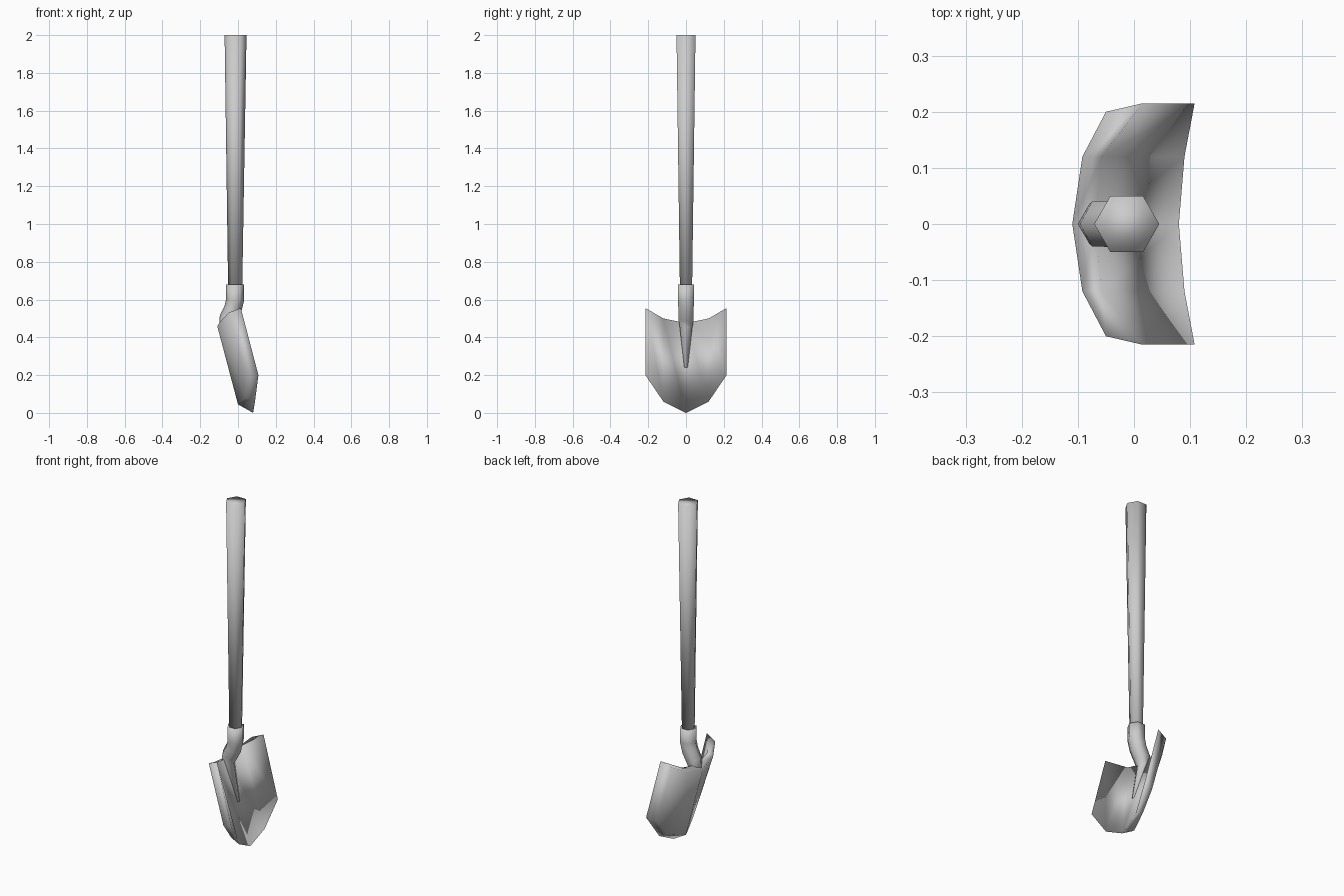
import bpy
import bmesh
import math
from mathutils import Vector

cube = bpy.data.objects.get("Cube")
if cube:
    bpy.data.objects.remove(cube, do_unlink=True)

# One plain grey for the whole tool
GREY = (0.6, 0.6, 0.6, 1.0)
grey = bpy.data.materials.new("plain_grey")
grey.use_nodes = True
grey.diffuse_color = GREY
grey.node_tree.nodes["Principled BSDF"].inputs["Base Color"].default_value = GREY


def loft(name, rings):
    """Skin a row of equal closed rings and cap both ends."""
    bm = bmesh.new()
    rows = [[bm.verts.new(p) for p in ring] for ring in rings]
    count = len(rows[0])
    for a, b in zip(rows, rows[1:]):
        for i in range(count):
            j = (i + 1) % count
            bm.faces.new((a[i], a[j], b[j], b[i]))
    bm.faces.new(rows[0])
    bm.faces.new(rows[-1])
    bmesh.ops.recalc_face_normals(bm, faces=bm.faces)
    for face in bm.faces:
        face.smooth = True
    mesh = bpy.data.meshes.new(name)
    bm.to_mesh(mesh)
    bm.free()
    mesh.materials.append(grey)
    obj = bpy.data.objects.new(name, mesh)
    bpy.context.collection.objects.link(obj)
    return obj


def tube(name, path, sides=6):
    """Hexagonal tube along (x, z, radius) points in the y = 0 plane."""
    points = [Vector((x, 0, z)) for x, z, r in path]
    rings = []
    for k, (x, z, r) in enumerate(path):
        ahead = points[min(k + 1, len(points) - 1)]
        behind = points[max(k - 1, 0)]
        t = (behind - ahead).normalized()
        across = Vector((t.z, 0, -t.x))
        ring = []
        for i in range(sides):
            a = math.tau * i / sides
            ring.append(points[k] + r * (math.cos(a) * across
                                         + math.sin(a) * Vector((0, 1, 0))))
        rings.append(ring)
    return loft(name, rings)


# Handle, flaring gently to the top
tube("handle", [(-0.013, 2.0, 0.058), (-0.015, 0.64, 0.037)])

# Socket: straight collar, bend, then a taper lying along the blade
tube("socket", [(-0.015, 0.68, 0.048), (-0.015, 0.6, 0.048),
                (-0.027, 0.55, 0.047), (-0.053, 0.5, 0.046),
                (-0.064, 0.45, 0.038), (0.0, 0.24, 0.011)])

# Blade: each section runs front top, front bottom, back bottom, back top
half = [
    [(-0.07, 0, 0.475), (0.08, 0, 0.0), (0.0, 0, 0.045), (-0.11, 0, 0.46)],
    [(-0.057, 0.12, 0.5), (0.09, 0.12, 0.06), (0.04, 0.12, 0.085), (-0.092, 0.12, 0.485)],
    [(0.015, 0.215, 0.555), (0.108, 0.215, 0.2), (0.045, 0.2, 0.19), (-0.05, 0.2, 0.53)],
]
mirrored = [[(x, -y, z) for x, y, z in ring] for ring in half[:0:-1]]
loft("blade", mirrored + half)
